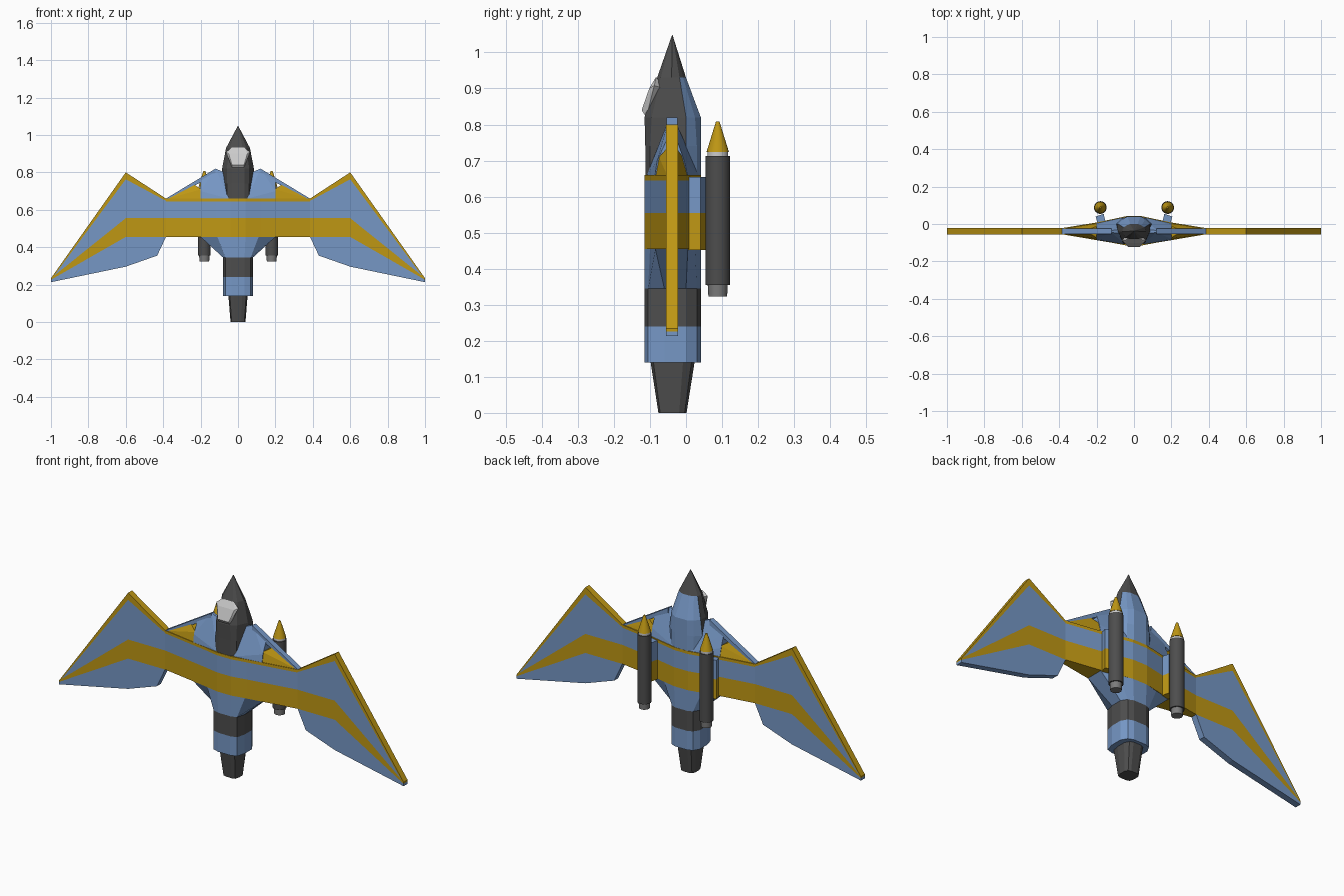
import bpy, bmesh, math

if "Cube" in bpy.data.objects:
    bpy.data.objects.remove(bpy.data.objects["Cube"])


def material(name, rgb):
    m = bpy.data.materials.new(name)
    m.diffuse_color = (*rgb, 1)
    m.use_nodes = True
    m.node_tree.nodes["Principled BSDF"].inputs["Base Color"].default_value = m.diffuse_color
    return m


BLUE = material("blue", (0.18, 0.31, 0.56))
GOLD = material("gold", (0.52, 0.31, 0.007))
DARK = material("dark", (0.075, 0.075, 0.075))
STEEL = material("steel", (0.2, 0.2, 0.2))
GLASS = material("glass", (0.55, 0.55, 0.55))


def finish(name, bm, mats):
    bmesh.ops.recalc_face_normals(bm, faces=bm.faces)
    me = bpy.data.meshes.new(name)
    bm.to_mesh(me)
    bm.free()
    for m in mats:
        me.materials.append(m)
    ob = bpy.data.objects.new(name, me)
    bpy.context.collection.objects.link(ob)
    return ob


def mirror(ob):
    ob.modifiers.new("mirror", 'MIRROR').use_mirror_merge = False
    return ob


def loft(name, sections, mats):
    """sections: (z, half outline front to back); mats: one per segment."""
    bm = bmesh.new()
    rings = []
    for z, half in sections:
        pts = half + [(-x, y) for x, y in reversed(half)]
        rings.append([bm.verts.new((x, y, z)) for x, y in pts])
    used = list(dict.fromkeys(mats))
    for a, b, m in zip(rings, rings[1:], mats):
        n = len(a)
        for i in range(n):
            j = (i + 1) % n
            bm.faces.new((a[i], a[j], b[j], b[i])).material_index = used.index(m)
    bm.faces.new(rings[0])
    bm.faces.new(rings[-1]).material_index = used.index(mats[-1])
    return finish(name, bm, used)


def hull(name, pts, mat):
    bm = bmesh.new()
    for p in pts:
        bm.verts.new(p)
    res = bmesh.ops.convex_hull(bm, input=bm.verts)
    bmesh.ops.delete(bm, geom=list({v for v in res["geom_interior"]
                                    if isinstance(v, bmesh.types.BMVert)}), context='VERTS')
    return finish(name, bm, [mat])


def plate(name, outline, mat, y0=-0.055, y1=-0.022):
    """Flat panel drawn in x, z and given thickness along y, on both sides."""
    bm = bmesh.new()
    face = bm.faces.new([bm.verts.new((x, y0, z)) for x, z in outline])
    ext = bmesh.ops.extrude_face_region(bm, geom=[face], use_keep_orig=True)
    bmesh.ops.translate(bm, vec=(0, y1 - y0, 0),
                        verts=[g for g in ext["geom"] if isinstance(g, bmesh.types.BMVert)])
    return mirror(finish(name, bm, [mat]))


def scaled(half, sx, sy, cy=-0.038):
    return [(x * sx, cy + (y - cy) * sy) for x, y in half]


# cross-sections shared by the lofts
tail = [(.035, -.115), (.068, -.105), (.08, -.06), (.08, 0), (.062, .03), (.035, .041)]
waist = [(.04, -.115), (.11, -.1), (.2, -.085), (.2, .005), (.11, .025), (.04, .042)]
wide = [(.04, -.115), (.12, -.1), (.385, -.055), (.385, -.022), (.2, .008), (.04, .042)]

# tail tube and nozzle
loft("tail_tube", [(.14, tail), (.24, tail), (.345, tail)], [BLUE, DARK])
loft("nozzle", [(0, scaled(tail, .5, .5)), (.14, scaled(tail, .64, .78))], [DARK])

# centre body with gold bands
loft("lower_body", [(.345, tail), (.455, waist)], [BLUE])
loft("centre_body", [(.455, wide), (.555, wide), (.645, wide), (.66, wide)],
     [GOLD, BLUE, GOLD])

# nose: dark front, blue spine at the back
nose_low = [(.035, -.113), (.06, -.1), (.085, -.04), (.095, 0), (.065, .03), (.035, .041)]
nose_mid = [(.035, -.115), (.06, -.095), (.085, -.04), (.085, 0), (.06, .025), (.035, .041)]
nose_top = [(.025, -.08), (.045, -.07), (.064, -.04), (.055, -.018), (.04, -.008), (.02, 0)]
nose = loft("nose", [(.655, nose_low), (.74, nose_low), (.82, nose_mid), (.93, nose_top),
                     (1.048, scaled(nose_top, .02, .02))], [DARK] * 4)
nose.data.materials.append(BLUE)
for f in nose.data.polygons:
    if f.normal.y > 0.25 and f.center.z < .93:
        f.material_index = 1

# canopy
canopy = [(.03, -.11, .82), (.032, -.123, .84), (.064, -.088, .908), (.05, -.102, .9),
          (.036, -.083, .932), (.04, -.06, .9)]
hull("canopy", [(s * x, y, z) for x, y, z in canopy for s in (1, -1)], GLASS)

# shoulders: blue inner block, gold outer fillet, thin blue leading edge
mirror(hull("shoulder", [(.05, -.108, .66), (.2, -.086, .66), (.2, .004, .66), (.05, .036, .66),
                         (.2, -.08, .70), (.2, -.005, .70), (.2, -.05, .765), (.2, -.028, .765),
                         (.12, -.046, .82), (.12, -.034, .82),
                         (.05, -.05, .79), (.05, -.03, .79)], BLUE))
mirror(hull("shoulder_fillet", [(.195, -.084, .66), (.375, -.053, .66), (.375, -.025, .66),
                                (.195, .004, .66), (.195, -.075, .71), (.195, -.01, .71),
                                (.24, -.05, .737), (.24, -.028, .737)], GOLD))
plate("shoulder_edge", [(.12, .82), (.385, .66), (.36, .66), (.12, .79)], BLUE, -.054, -.024)

# wings: coloured panels side by side
plate("wing_upper_panel", [(.38, .555), (.6, .555), (.985, .246), (.6, .763), (.38, .645)], BLUE)
plate("wing_stripe", [(.38, .455), (.6, .455), (1, .226), (1, .234), (.985, .246),
                      (.6, .555), (.38, .555)], GOLD)
plate("wing_lower_panel", [(.385, .455), (.432, .355), (.6, .296), (1, .213), (1, .226),
                           (.6, .455)], BLUE)
plate("wing_leading_edge", [(.38, .645), (.6, .763), (.985, .246), (1, .234), (.6, .8),
                            (.385, .66)], GOLD)

# pylons
pylon = [(.15, .0), (.19, -.012), (.205, .04), (.162, .054)]
for name, z0, z1, mat in (("pylon_lower", .452, .555, GOLD), ("pylon_upper", .555, .655, BLUE)):
    mirror(hull(name, [(x, y, z) for x, y in pylon for z in (z0, z1)], mat))


# missiles
def turned(name, x, z0, z1, r0, r1, mat):
    bpy.ops.mesh.primitive_cone_add(vertices=24, radius1=r0, radius2=r1, depth=z1 - z0,
                                    location=(x, .088, (z0 + z1) / 2))
    ob = bpy.context.object
    ob.name = name
    ob.data.materials.append(mat)
    bpy.ops.object.shade_smooth_by_angle(angle=math.radians(35))


for x, side in ((-.18, "left"), (.18, "right")):
    turned(side + "_missile_nozzle", x, .323, .358, .026, .028, STEEL)
    turned(side + "_missile_body", x, .355, .712, .034, .034, DARK)
    turned(side + "_missile_collar", x, .71, .725, .029, .029, GLASS)
    turned(side + "_missile_nose", x, .724, .808, .031, .005, GOLD)
